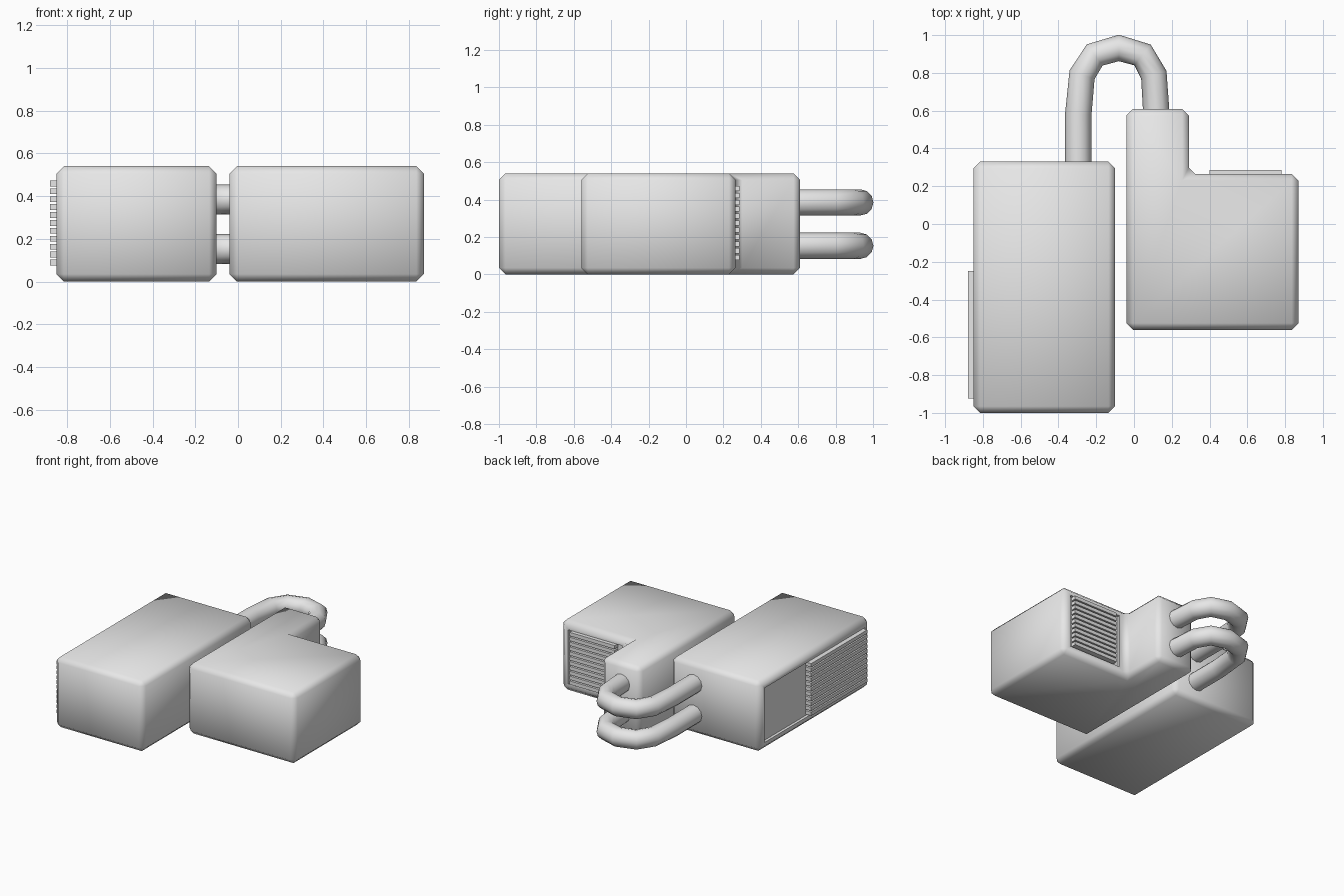
import bpy, bmesh, math
from mathutils import Vector

cube = bpy.data.objects.get("Cube")
if cube:
    bpy.data.objects.remove(cube, do_unlink=True)

# Single grey material
grey = bpy.data.materials.new("plain_grey")
grey.use_nodes = True
grey.diffuse_color = (0.8, 0.8, 0.8, 1)
grey.node_tree.nodes["Principled BSDF"].inputs["Base Color"].default_value = (0.8, 0.8, 0.8, 1)

HEIGHT, BEVEL, MARGIN, DEPTH = 0.54, 0.035, 0.04, 0.02


def smooth(obj, degrees):
    bpy.ops.object.select_all(action='DESELECT')
    obj.select_set(True)
    bpy.context.view_layer.objects.active = obj
    bpy.ops.object.shade_smooth_by_angle(angle=math.radians(degrees))


def link_mesh(name, bm):
    mesh = bpy.data.meshes.new(name)
    bm.to_mesh(mesh)
    bm.free()
    mesh.materials.append(grey)
    obj = bpy.data.objects.new(name, mesh)
    bpy.context.collection.objects.link(obj)
    return obj


def housing(name, outline, direction, level):
    """Extruded outline with chamfered edges and one recessed wall."""
    bm = bmesh.new()
    base = bm.faces.new([bm.verts.new((x, y, 0)) for x, y in outline])
    top = bmesh.ops.extrude_face_region(bm, geom=[base])["geom"]
    for v in top:
        if isinstance(v, bmesh.types.BMVert):
            v.co.z = HEIGHT
    bmesh.ops.recalc_face_normals(bm, faces=bm.faces[:])
    bmesh.ops.bevel(bm, geom=bm.edges[:], offset=BEVEL, offset_type='OFFSET',
                    segments=1, profile=0.5, affect='EDGES')
    bm.normal_update()
    axis = Vector(direction)
    wall = [f for f in bm.faces if f.normal.dot(axis) > 0.99
            and abs(f.calc_center_median().dot(axis) - level) < 0.01]
    bmesh.ops.inset_region(bm, faces=wall, thickness=MARGIN, depth=0)
    bmesh.ops.inset_region(bm, faces=wall, thickness=0.001, depth=-DEPTH)
    smooth(link_mesh(name, bm), 60)


def vent(name, x0, x1, y0, y1, count=11, low=0.076, pitch=0.037, thick=0.027):
    """Stack of thin horizontal slats."""
    bm = bmesh.new()
    for i in range(count):
        slat = bmesh.ops.create_cube(bm, size=1)["verts"]
        bmesh.ops.scale(bm, vec=(x1 - x0, y1 - y0, thick), verts=slat)
        bmesh.ops.translate(bm, verts=slat, vec=(
            (x0 + x1) / 2, (y0 + y1) / 2, low + thick / 2 + i * pitch))
    link_mesh(name, bm)


# Long housing and its side vent
housing("long_housing", [(-0.85, -1), (-0.1, -1), (-0.1, 0.33), (-0.85, 0.33)],
        (-1, 0, 0), 0.85)
vent("side_vent", -0.88, -0.825, -0.925, -0.25)

# L-shaped housing and its back vent
housing("l_shaped_housing", [(-0.04, -0.56), (0.87, -0.56), (0.87, 0.265),
                             (0.29, 0.265), (0.29, 0.61), (-0.04, 0.61)],
        (0, 1, 0), 0.265)
vent("back_vent", 0.4, 0.78, 0.24, 0.287)

# Two bent pipes joining the housings
path = [(-0.295, 0.28), (-0.295, 0.58), (-0.275, 0.79), (-0.208, 0.895),
        (-0.08, 0.932), (0.045, 0.895), (0.105, 0.79), (0.12, 0.56)]
for name, z in (("lower_pipe", 0.153), ("upper_pipe", 0.385)):
    curve = bpy.data.curves.new(name, 'CURVE')
    curve.dimensions = '3D'
    curve.bevel_depth = 0.07
    curve.bevel_resolution = 4
    curve.use_fill_caps = True
    spline = curve.splines.new('POLY')
    spline.points.add(len(path) - 1)
    for point, (x, y) in zip(spline.points, path):
        point.co = (x, y, z, 1)
    curve.materials.append(grey)
    pipe = bpy.data.objects.new(name, curve)
    bpy.context.collection.objects.link(pipe)
    bpy.ops.object.select_all(action='DESELECT')
    pipe.select_set(True)
    bpy.context.view_layer.objects.active = pipe
    bpy.ops.object.convert(target='MESH')
    smooth(bpy.context.view_layer.objects.active, 60)
